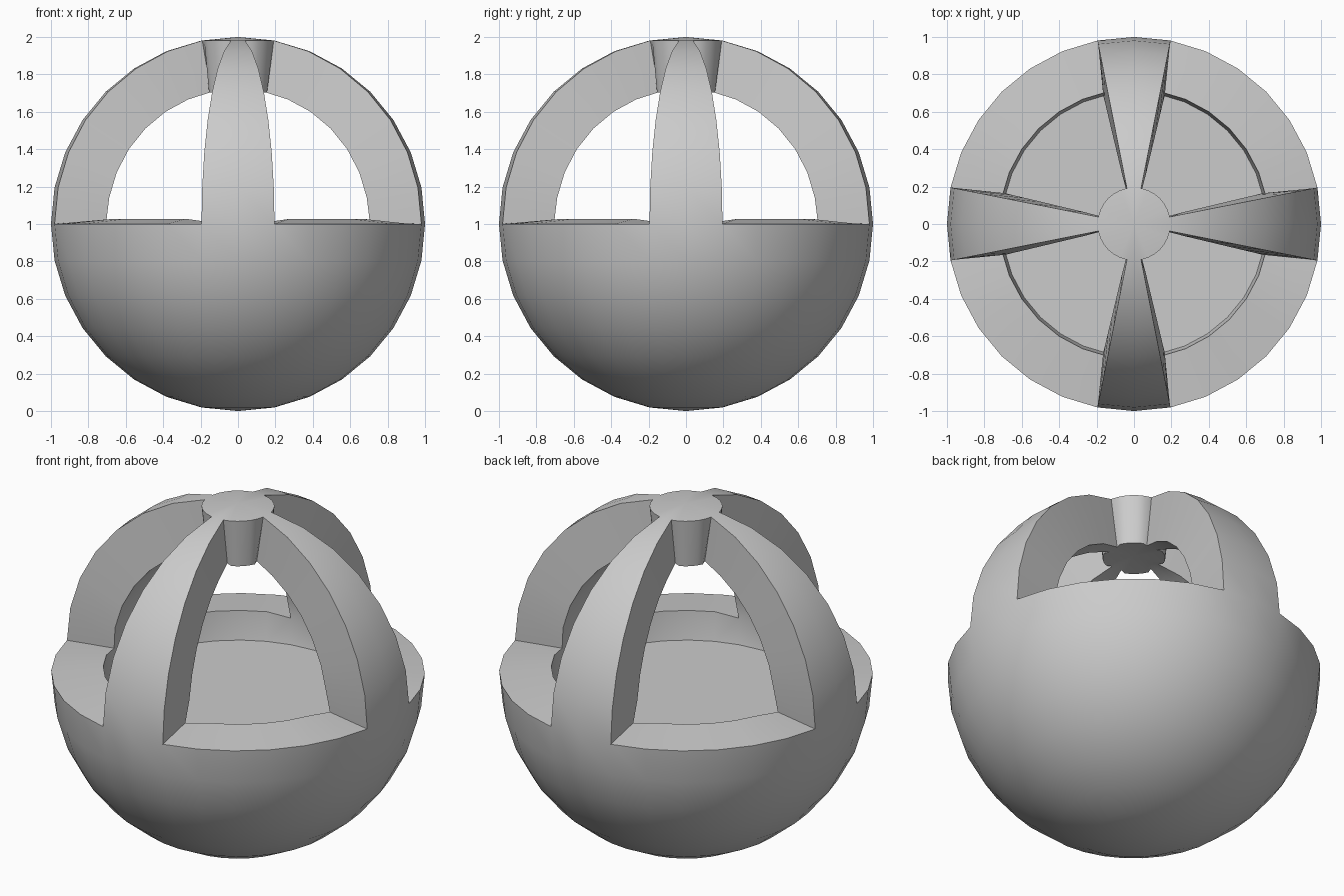
import bpy, bmesh, math

if "Cube" in bpy.data.objects:
    bpy.data.objects.remove(bpy.data.objects["Cube"])

STEP = 360 / 32      # segment width in degrees
WALL = 0.28


def make_object(name, bm):
    mesh = bpy.data.meshes.new(name)
    bm.to_mesh(mesh)
    bm.free()
    obj = bpy.data.objects.new(name, mesh)
    bpy.context.collection.objects.link(obj)
    return obj


# Spherical shell: solid bowl below, four ribs and a round cap above
bm = bmesh.new()
bmesh.ops.create_uvsphere(bm, u_segments=32, v_segments=16, radius=1)


def in_window(face):
    c = face.calc_center_median()
    a = math.degrees(math.atan2(c.y, c.x)) % 90
    return len(face.verts) == 4 and c.z > 0 and STEP < a < 90 - STEP


windows = [f for f in bm.faces if in_window(f)]
bmesh.ops.delete(bm, geom=windows, context='FACES')
bmesh.ops.translate(bm, verts=bm.verts, vec=(0, 0, 1))
shell = make_object("ribbed_sphere_shell", bm)

# Wall thickness, growing inwards
solid = shell.modifiers.new("wall", 'SOLIDIFY')
solid.thickness = WALL
solid.offset = -1

bpy.context.view_layer.objects.active = shell
shell.select_set(True)
bpy.ops.object.modifier_apply(modifier=solid.name)
bpy.ops.object.shade_smooth_by_angle(angle=math.radians(30))

# Flat floor one ring below the bowl rim
inner = 1 - WALL
bm = bmesh.new()
bmesh.ops.create_circle(bm, cap_ends=True, segments=32,
                        radius=inner * math.cos(math.radians(STEP)))
bmesh.ops.translate(bm, verts=bm.verts,
                    vec=(0, 0, 1 - inner * math.sin(math.radians(STEP))))
make_object("bowl_floor", bm)
